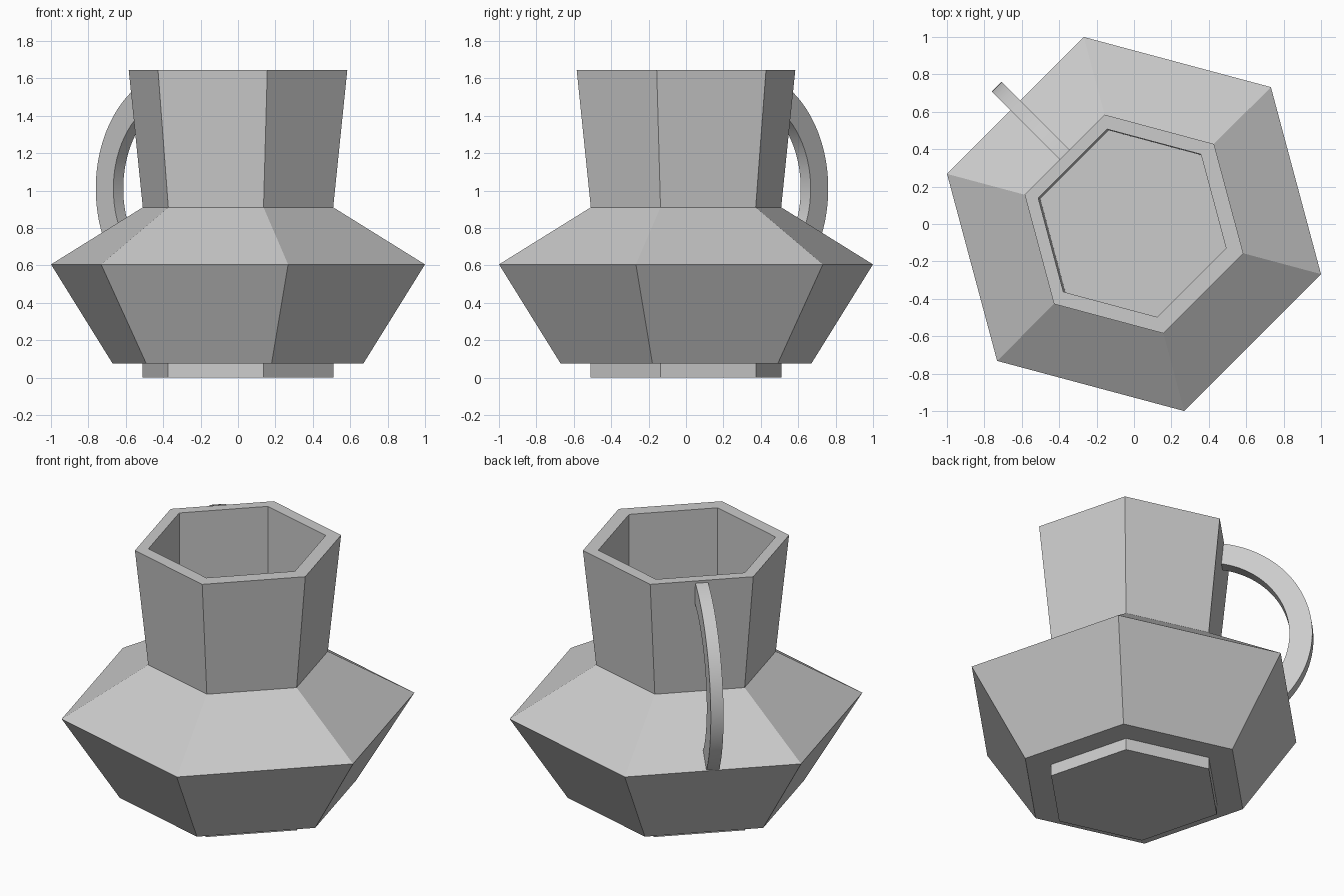
import bpy
import bmesh
from math import cos, sin, radians
from mathutils import Vector

cube = bpy.data.objects.get("Cube")
if cube:
    bpy.data.objects.remove(cube)

GREY = (0.6, 0.6, 0.6, 1.0)
grey = bpy.data.materials.new("plain grey")
grey.use_nodes = True
grey.diffuse_color = GREY
grey.node_tree.nodes["Principled BSDF"].inputs["Base Color"].default_value = GREY


def loft(name, rings, closed_ends=True):
    """Skin a list of point rings and cap both ends."""
    bm = bmesh.new()
    loops = [[bm.verts.new(p) for p in ring] for ring in rings]
    for low, high in zip(loops, loops[1:]):
        n = len(low)
        for i in range(n):
            j = (i + 1) % n
            bm.faces.new((low[i], low[j], high[j], high[i]))
    if closed_ends:
        bm.faces.new(loops[0])
        bm.faces.new(loops[-1])
    bmesh.ops.recalc_face_normals(bm, faces=bm.faces)
    mesh = bpy.data.meshes.new(name)
    bm.to_mesh(mesh)
    bm.free()
    mesh.materials.append(grey)
    obj = bpy.data.objects.new(name, mesh)
    bpy.context.collection.objects.link(obj)
    return obj


def hexagon(radius, z, shift=0.0):
    """Six-sided ring, shifted a little towards the handle."""
    angles = [radians(60 * i - 15) for i in range(6)]
    return [(radius * cos(a) - shift, radius * sin(a) + shift * 0.5, z) for a in angles]


# Body: foot, belly, neck, rim, then down inside to the floor
profile = [
    (0.528, 0.0, 0), (0.528, 0.075, 0), (0.694, 0.075, 0), (1.035, 0.605, 0),
    (0.527, 0.91, 0), (0.605, 1.645, 0), (0.52, 1.645, 0.01), (0.518, 0.01, 0),
]
loft("jug_body", [hexagon(*p) for p in profile])

# Handle: rectangular bar swept along an arc in the plane of one neck face
outward = Vector((-1, 1, 0)).normalized()
side = Vector((1, 1, 0)).normalized() * 0.0375
centre = outward * 0.408 + Vector((0, 0, 1.01))
STEPS = 40
sections = []
for i in range(STEPS + 1):
    a = radians(82 - 127 * i / STEPS)
    spoke = outward * cos(a) + Vector((0, 0, sin(a)))
    inner, outer = centre + spoke * 0.497, centre + spoke * 0.63
    sections.append([inner - side, inner + side, outer + side, outer - side])
handle = loft("handle", sections)
bpy.ops.object.select_all(action="DESELECT")
handle.select_set(True)
bpy.context.view_layer.objects.active = handle
bpy.ops.object.shade_smooth_by_angle(angle=radians(30))
